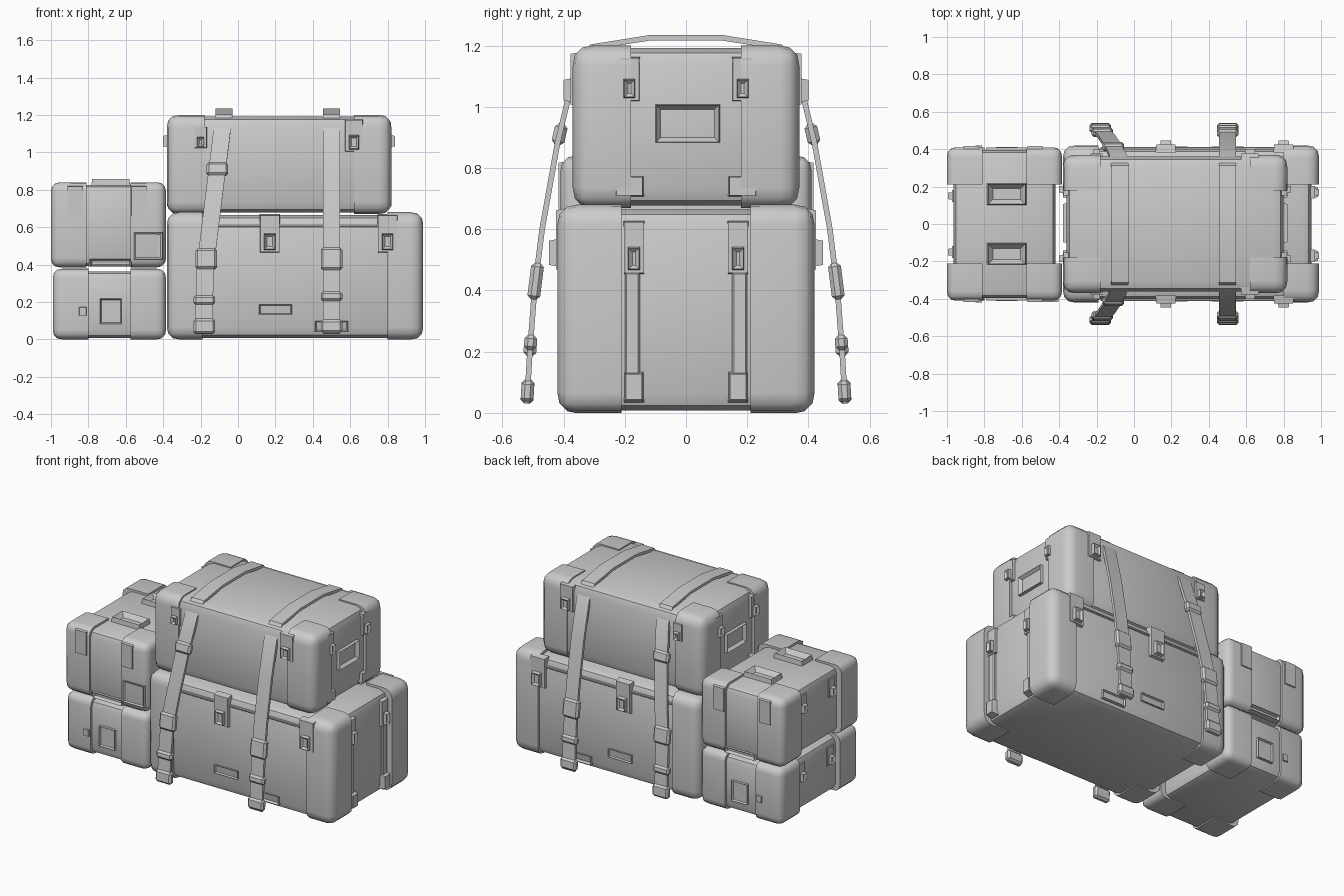
import bpy, bmesh, math
from mathutils import Vector, Matrix

cube = bpy.data.objects.get("Cube")
if cube:
    bpy.data.objects.remove(cube)

grey = bpy.data.materials.new("plain grey")
grey.use_nodes = True
grey.diffuse_color = (0.6, 0.6, 0.6, 1)
grey.node_tree.nodes["Principled BSDF"].inputs["Base Color"].default_value = (0.6, 0.6, 0.6, 1)


def finish(name, bm, smooth=True):
    bmesh.ops.recalc_face_normals(bm, faces=bm.faces)
    mesh = bpy.data.meshes.new(name)
    bm.to_mesh(mesh)
    bm.free()
    mesh.materials.append(grey)
    ob = bpy.data.objects.new(name, mesh)
    bpy.context.collection.objects.link(ob)
    if smooth:
        bpy.ops.object.select_all(action='DESELECT')
        ob.select_set(True)
        bpy.context.view_layer.objects.active = ob
        bpy.ops.object.shade_smooth_by_angle(angle=math.radians(35))
    return ob


def box(name, lo, hi, bevel=0.0, segments=2):
    lo, hi = Vector(lo), Vector(hi)
    size = hi - lo
    bm = bmesh.new()
    bmesh.ops.create_cube(bm, size=1, matrix=Matrix.Translation((lo + hi) / 2) @ Matrix.Diagonal((*size, 1)))
    if bevel:
        bmesh.ops.bevel(bm, geom=bm.edges[:], offset=bevel, segments=segments, profile=0.5, affect='EDGES')
    return finish(name, bm)


def stud(name, at, facing, size, depth, taper=0.8, inset=0.0, drop=0.0):
    """Tapered block standing on a face; an inset sinks its centre to make a frame."""
    n = Vector(facing)
    v = Vector((0, 1, 0)) if abs(n.z) > 0.5 else Vector((0, 0, 1))
    u = v.cross(n)
    w, h = size[0] / 2, size[1] / 2
    bm = bmesh.new()
    rings = []
    for d, s in ((-0.03, 1), (depth, taper)):
        rings.append([bm.verts.new(Vector(at) + u * a * w * s + v * b * h * s + n * d)
                      for a, b in ((-1, -1), (1, -1), (1, 1), (-1, 1))])
    a, b = rings
    bm.faces.new(a)
    top = bm.faces.new(b)
    for i in range(4):
        j = (i + 1) % 4
        bm.faces.new((a[i], a[j], b[j], b[i]))
    bm.normal_update()
    if inset:
        bmesh.ops.inset_individual(bm, faces=[top], thickness=inset, use_even_offset=True)
        bmesh.ops.translate(bm, verts=top.verts[:], vec=n * -drop)
    return finish(name, bm, False)


def latch(name, at, facing, width, height):
    """Hinge plate with a thicker clip on its lower half."""
    p = Vector(at)
    stud(name + "_plate", p, facing, (width, height), 0.012, 0.92)
    stud(name + "_clip", p - Vector((0, 0, height * 0.2)), facing, (width * 0.65, height * 0.5), 0.035, 0.75, 0.012, 0.012)


def case(name, lo, hi, col, recess, radius):
    """Shell with four rounded corner columns around a recessed core."""
    x0, y0, z0 = lo
    x1, y1, z1 = hi
    cx, cy = col
    r, s = recess, recess * 0.4
    box(name + "_core", (x0 + r, y0 + s, z0 + 0.008), (x1 - r, y1 - s, z1 - s), radius * 0.85, 2)
    for i, (a, b) in enumerate(((x0, x0 + cx), (x1 - cx, x1))):
        for j, (c, d) in enumerate(((y0, y0 + cy), (y1 - cy, y1))):
            side = ("right", "left")[i] + ("_front", "_back")[j]
            ob_lo, ob_hi = Vector((a, c, z0)), Vector((b, d, z1))
            bm = bmesh.new()
            size = ob_hi - ob_lo
            bmesh.ops.create_cube(bm, size=1, matrix=Matrix.Translation((ob_lo + ob_hi) / 2) @ Matrix.Diagonal((*size, 1)))
            outer_x, outer_y = (x0, x1)[i], (y0, y1)[j]

            def outer(e):
                p, q = (k.co for k in e.verts)
                on = [abs(p.x - q.x) < 1e-4 and abs(p.x - outer_x) < 1e-4,
                      abs(p.y - q.y) < 1e-4 and abs(p.y - outer_y) < 1e-4,
                      abs(p.z - q.z) < 1e-4]
                return sum(on) == 2
            bmesh.ops.bevel(bm, geom=[e for e in bm.edges if outer(e)], offset=radius,
                            segments=3, profile=0.55, affect='EDGES')
            finish(name + "_column_" + side, bm)


# Four stacked cases
case("large_case", (-0.38, -0.42, 0), (0.99, 0.42, 0.68), (0.19, 0.21), 0.04, 0.065)
case("upper_case", (-0.38, -0.37, 0.67), (0.82, 0.37, 1.2), (0.2, 0.19), 0.02, 0.065)
case("small_top_case", (-1, -0.41, 0.385), (-0.385, 0.41, 0.84), (0.19, 0.2), 0.035, 0.05)
case("small_bottom_case", (-0.99, -0.41, 0), (-0.385, 0.41, 0.378), (0.19, 0.2), 0.035, 0.05)

for s, side in ((-1, "front"), (1, "back")):
    f = (0, s, 0)
    # Large case latches and slots
    for x in (0.17, 0.8):
        latch("large_latch_" + side, (x, s * 0.412, 0.565), f, 0.11, 0.21)
    for x, z in ((0.2, 0.16), (0.5, 0.07)):
        stud("large_slot_" + side, (x, s * 0.403, z), f, (0.19, 0.06), 0.012, 0.9, 0.012, 0.025)
    box("large_lid_band_" + side, (-0.18, s * 0.4 - 0.012, 0.6), (0.79, s * 0.4 + 0.012, 0.615), 0.004, 1)
    # Upper case latches
    latch("upper_latch_right_" + side, (-0.2, s * 0.365, 1.08), f, 0.07, 0.12)
    latch("upper_latch_left_" + side, (0.62, s * 0.365, 1.09), f, 0.1, 0.18)
    # Small case latches and plates
    for x in (-0.87, -0.53):
        stud("small_top_latch_" + side, (x, s * 0.405, 0.74), f, (0.09, 0.17), 0.012, 0.9)
    stud("small_top_slot_" + side, (-0.68, s * 0.4, 0.41), f, (0.24, 0.04), 0.01, 0.9, 0.008, 0.025)
    stud("small_bottom_plate_" + side, (-0.68, s * 0.4, 0.15), f, (0.12, 0.14), 0.012, 0.95, 0.006, 0.012)
    stud("small_bottom_catch_" + side, (-0.83, s * 0.405, 0.15), f, (0.05, 0.06), 0.015, 0.7)
    # Top carry handles
    stud("small_handle_" + side, (-0.68, s * 0.16, 0.826), (0, 0, 1), (0.22, 0.12), 0.032, 0.9, 0.025, 0.03)
    # End fittings of the large case
    latch("large_end_latch_" + side, (0.955, s * 0.17, 0.54), (1, 0, 0), 0.07, 0.18)
    box("large_end_rail_" + side, (0.93, s * 0.175 - 0.025, 0.1), (0.965, s * 0.175 + 0.025, 0.46), 0.006, 1)
    stud("large_end_foot_" + side, (0.95, s * 0.17, 0.085), (1, 0, 0), (0.07, 0.11), 0.035, 0.75)
    # End clips of the upper and small cases
    for e, x in ((1, 0.805), (-1, -0.365)):
        latch("upper_end_clip_" + side, (x, s * 0.185, 1.09), (e, 0, 0), 0.07, 0.15)
        stud("upper_end_foot_" + side, (x, s * 0.185, 0.74), (e, 0, 0), (0.1, 0.07), 0.015, 0.85)
    latch("small_end_latch_" + side, (-0.96, s * 0.15, 0.72), (-1, 0, 0), 0.07, 0.13)
    latch("small_end_lower_latch_" + side, (-0.95, s * 0.15, 0.26), (-1, 0, 0), 0.07, 0.13)

# Framed grips on both ends of the upper case
for e, x in ((1, 0.8), (-1, -0.36)):
    stud("end_grip", (x, 0.005, 0.945), (e, 0, 0), (0.22, 0.13), 0.02, 0.93, 0.018, 0.025)
stud("side_bracket", (-0.48, -0.405, 0.5), (0, -1, 0), (0.16, 0.15), 0.012, 0.95, 0.01, 0.008)

# Strap path as (y, z) over one half, mirrored to the other
PATH = [(0.12, 1.225), (0.31, 1.195), (0.365, 1.11), (0.42, 0.88), (0.47, 0.6), (0.495, 0.4), (0.51, 0.2), (0.52, 0.03)]


def strap(name, lean, x_top, buckles):
    def x_at(z):
        return x_top - lean * min(1, (1.2 - z) / 0.85) if z < 1.2 else x_top
    pts = [Vector((x_at(z), -y, z)) for y, z in reversed(PATH)] + [Vector((x_at(z), y, z)) for y, z in PATH]
    bm = bmesh.new()
    prev = None
    for i, p in enumerate(pts):
        t = (pts[min(i + 1, len(pts) - 1)] - pts[max(i - 1, 0)]).normalized()
        n = Vector((1, 0, 0)).cross(t).normalized() * 0.009
        w = Vector((0.046, 0, 0))
        ring = [bm.verts.new(p + q) for q in (-w - n, w - n, w + n, -w + n)]
        if prev:
            for k in range(4):
                bm.faces.new((prev[k], prev[(k + 1) % 4], ring[(k + 1) % 4], ring[k]))
        else:
            bm.faces.new(ring)
        prev = ring
    bm.faces.new(prev)
    finish(name, bm)
    # Buckles sit on the hanging parts
    for z, h in buckles:
        for (ya, za), (yb, zb) in zip(PATH, PATH[1:]):
            if zb <= z <= za:
                y = ya + (yb - ya) * (za - z) / (za - zb)
                tilt = math.atan2(yb - ya, za - zb)
                break
        for s in (-1, 1):
            bm = bmesh.new()
            m = (Matrix.Translation((x_at(z), s * y, z)) @ Matrix.Rotation(s * tilt, 4, 'X')
                 @ Matrix.Diagonal((0.115, 0.042, h, 1)))
            bmesh.ops.create_cube(bm, size=1, matrix=m)
            bmesh.ops.bevel(bm, geom=bm.edges[:], offset=0.012, segments=1, affect='EDGES')
            finish(name + "_buckle", bm, False)


strap("right_strap", 0.105, -0.075, ((0.91, 0.07), (0.43, 0.11), (0.21, 0.05), (0.07, 0.08)))
strap("left_strap", 0.0, 0.5, ((0.43, 0.12), (0.23, 0.05), (0.07, 0.07)))
